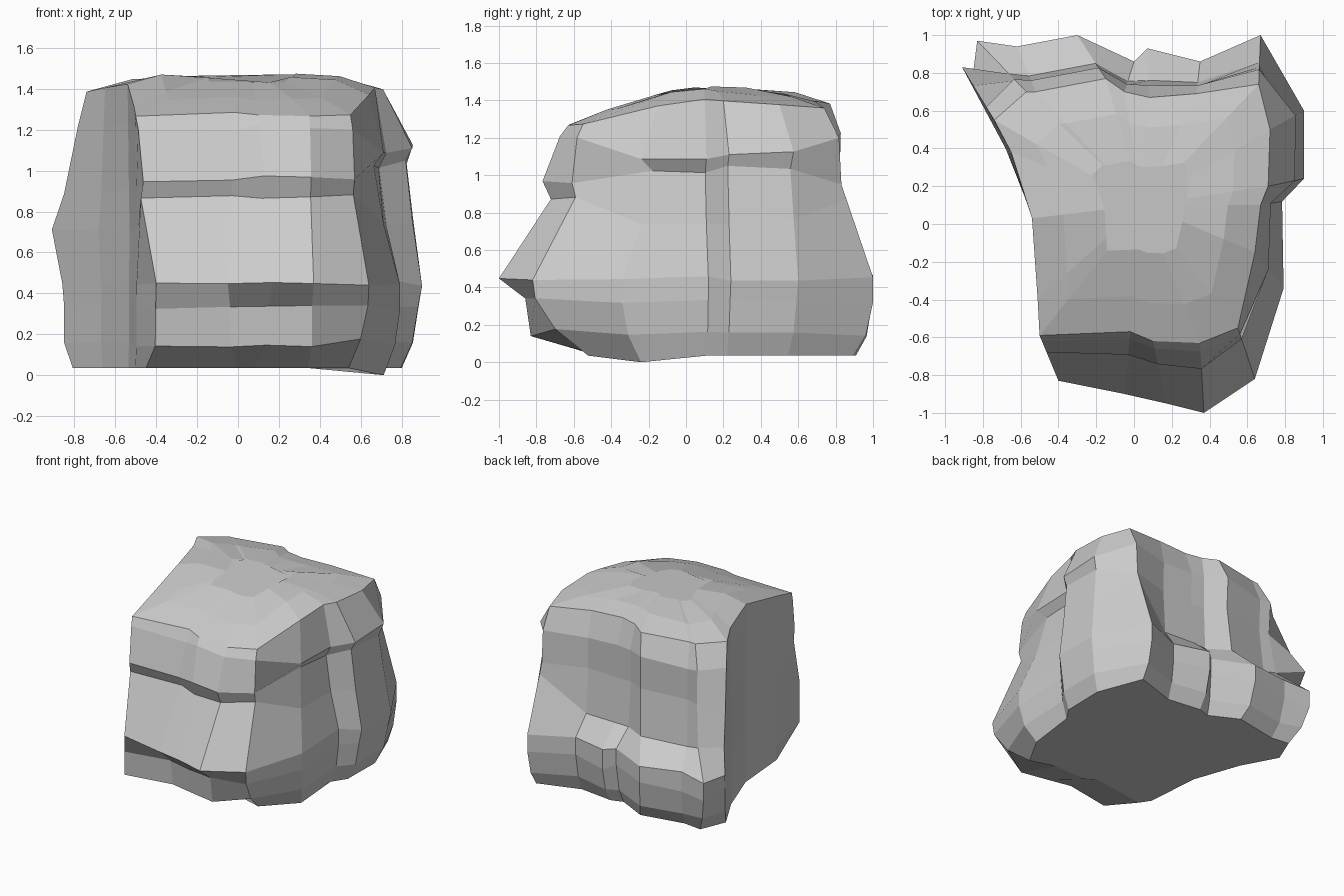
import bpy, bmesh, random

random.seed(4)

# Level heights, and how far each side swells from rim (0) to widest outline (1)
Z = [0.035, 0.15, 0.33, 0.45, 0.87, 0.96, 1.21]
SWELL = {
    "K": [-0.50, 0.95, 0.97, 1.0, 0.25, 0.37, 0.12, 0],   # front left, upright foot
    "F": [-0.45, 0.54, 0.62, 1.0, 0.25, 0.37, 0.12, 0],   # front
    "E": [-0.10, 0.55, 0.95, 1.0, 0.15, 0.22, 0.12, 0],   # front right corner
    "R": [0.45, 0.80, 0.95, 0.95, 0.45, 0.15, 0.45, 0],   # right, recessed part
    "S": [0.45, 0.75, 0.90, 1.0, 0.76, 0.58, 0.75, 0],    # right, rear panel
    "C": [0.60, 0.85, 1.00, 1.0, 0.45, 0.35, 0.30, 0],    # rear right corner
    "B": [0.60, 0.85, 1.00, 1.0, 0.35, 0.22, 0.25, 0],    # back, recessed above a ledge
    "L": [0.40, 0.65, 0.65, 0.70, 1.0, 0.65, 0.25, 0],    # rear left corner
}
SIDE_Z = {"L": {4: 0.70, 5: 0.90}, "B": {3: 0.47, 4: 0.62}, "E": {1: 0.19},
          "R": {4: 0.75, 5: 1.01, 6: 1.10}, "S": {4: 0.75, 5: 1.04, 6: 1.12}}

# Vertical ribs around the rock: side, rim x y, widest x y
RIBS = [
    ("K", -.50, -.59, -.40, -.83), ("F", -.02, -.57, -.05, -.90),
    ("F", .10, -.62, .17, -.95), ("F", .35, -.63, .37, -1.0),
    ("E", .55, -.55, .64, -.82), ("R", .64, -.15, .80, -.35),
    ("R", .67, .10, .79, .12), ("S", .71, .20, .90, .24),
    ("S", .72, .50, .90, .60), ("C", .66, .74, .67, 1.0),
    ("B", .33, .69, .35, .86), ("B", .08, .67, .07, .93),
    ("B", -.05, .70, .00, .86), ("B", -.15, .77, -.30, 1.0),
    ("B", -.52, .70, -.62, .94), ("B", -.57, .70, -.83, .97),
    ("L", -.74, .55, -.91, .83), ("L", -.65, .38, -.68, .40),
    ("L", -.54, .03, -.53, .03), ("L", -.51, -.40, -.49, -.40),
]


def top_height(x, y):
    fall = 0.27 * -y if y < 0 else 0.09 * y * y
    slope = 0.03 if x < 0.2 else 0.15
    return 1.47 - slope * (x - 0.2) ** 2 - fall


bm = bmesh.new()
rings = []

# Side levels
for k in range(8):
    ring = []
    for i, (side, tx, ty, wx, wy) in enumerate(RIBS):
        t = SWELL[side][k]
        x, y = tx + (wx - tx) * t, ty + (wy - ty) * t
        if k == 7:
            z = top_height(x, y) - 0.03
        else:
            z = SIDE_Z.get(side, {}).get(k, Z[k])
            if k > 0:
                z += random.uniform(-0.015, 0.015)
        if k == 0 and i == 0:
            x, y = -0.45, -0.48
        if k == 0 and i == 5:
            z = 0.0
        ring.append(bm.verts.new((x, y, z)))
    rings.append(ring)

# Weathered top surface
for s in (0.72, 0.35):
    ring = []
    for side, tx, ty, wx, wy in RIBS:
        x, y = 0.05 + (tx - 0.05) * s, 0.1 + (ty - 0.1) * s
        ring.append(bm.verts.new((x, y, top_height(x, y) + random.uniform(-0.015, 0.01))))
    rings.append(ring)

n = len(RIBS)
for a, b in zip(rings, rings[1:]):
    for i in range(n):
        j = (i + 1) % n
        bm.faces.new((a[i], a[j], b[j], b[i]))
bm.faces.new(list(reversed(rings[0])))
bm.faces.new(rings[-1])
bmesh.ops.recalc_face_normals(bm, faces=bm.faces[:])

mesh = bpy.data.meshes.new("rock")
bm.to_mesh(mesh)
bm.free()
rock = bpy.data.objects.new("rock", mesh)
bpy.context.collection.objects.link(rock)
